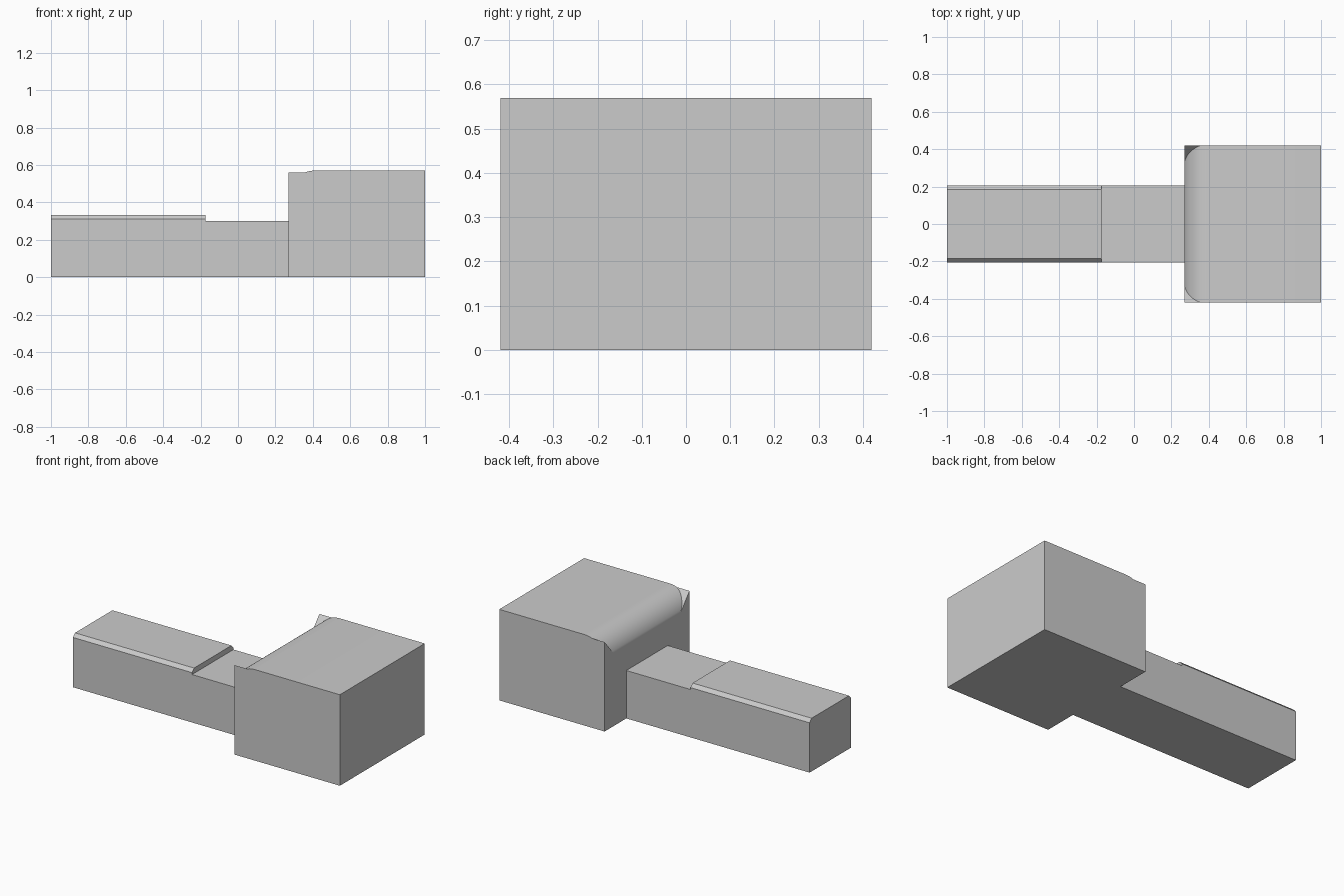
import bpy, bmesh, math

if "Cube" in bpy.data.objects:
    bpy.data.objects.remove(bpy.data.objects["Cube"])

grey = bpy.data.materials.new("plain grey")
grey.diffuse_color = (0.6, 0.6, 0.6, 1)
grey.use_nodes = True
grey.node_tree.nodes["Principled BSDF"].inputs["Base Color"].default_value = grey.diffuse_color


def make(name, faces):
    """Build an object from polygons given as coordinate lists."""
    bm = bmesh.new()
    for pts in faces:
        bm.faces.new([bm.verts.new(p) for p in pts])
    bmesh.ops.remove_doubles(bm, verts=bm.verts, dist=1e-5)
    bmesh.ops.recalc_face_normals(bm, faces=bm.faces)
    me = bpy.data.meshes.new(name)
    bm.to_mesh(me)
    bm.free()
    me.materials.append(grey)
    ob = bpy.data.objects.new(name, me)
    bpy.context.collection.objects.link(ob)
    return ob


def prism(name, profile, x0, x1):
    """Extrude a (y, z) profile along x."""
    n = len(profile)
    a, b = ([(x, y, z) for y, z in profile] for x in (x0, x1))
    sides = [[a[i], a[(i + 1) % n], b[(i + 1) % n], b[i]] for i in range(n)]
    return make(name, [a, b] + sides)


# Arm: low section and raised section with chamfered top edges
W = 0.205
prism("arm_low_section", [(-W, 0), (W, 0), (W, 0.30), (-W, 0.30)], -0.175, 0.27)
prism("arm_raised_section",
      [(-W, 0), (W, 0), (W, 0.312), (0.185, 0.333), (-0.185, 0.333), (-W, 0.312)],
      -1, -0.175)

# Head block: the inner top edge is rolled, leaving a sloped ear at each end
X0, X1, D, TOP, EAR = 0.27, 1.0, 0.42, 0.57, 0.56
R, CX = 0.144, 0.41
CZ = TOP - R
start = math.acos((CX - X0) / R)
ear_angle = math.asin((EAR - CZ) / R)
angles = [start + (ear_angle - start) * i / 12 for i in range(13)]
angles += [ear_angle + (math.pi / 2 - ear_angle) * i / 4 for i in range(1, 5)]
roll = []
for a in angles:
    z = CZ + R * math.sin(a)
    roll.append((CX - R * math.cos(a), D - max(0, EAR - z) * 0.86, z))


def mirror(p, s):
    return (p[0], p[1] * s, p[2])


faces = [
    [(X0, -D, 0), (X0, D, 0), (X1, D, 0), (X1, -D, 0)],
    [(X1, -D, 0), (X1, D, 0), (X1, D, TOP), (X1, -D, TOP)],
    [roll[-1], mirror(roll[-1], -1), (X1, -D, TOP), (X1, D, TOP)],
    [(X0, -D, 0), (X0, D, 0), (X0, D, EAR), roll[0], mirror(roll[0], -1), (X0, -D, EAR)],
]
for p, q in zip(roll, roll[1:]):
    faces.append([p, q, mirror(q, -1), mirror(p, -1)])
for s in (1, -1):
    side = [(X0, D, 0), (X1, D, 0), (X1, D, TOP)] + roll[:11:-1] + [(X0, D, EAR)]
    ear = [(X0, D, EAR)] + roll[:13]
    faces += [[mirror(p, s) for p in side], [mirror(p, s) for p in ear]]
head = make("head_block", faces)

bpy.context.view_layer.objects.active = head
head.select_set(True)
bpy.ops.object.shade_smooth_by_angle(angle=math.radians(25))
